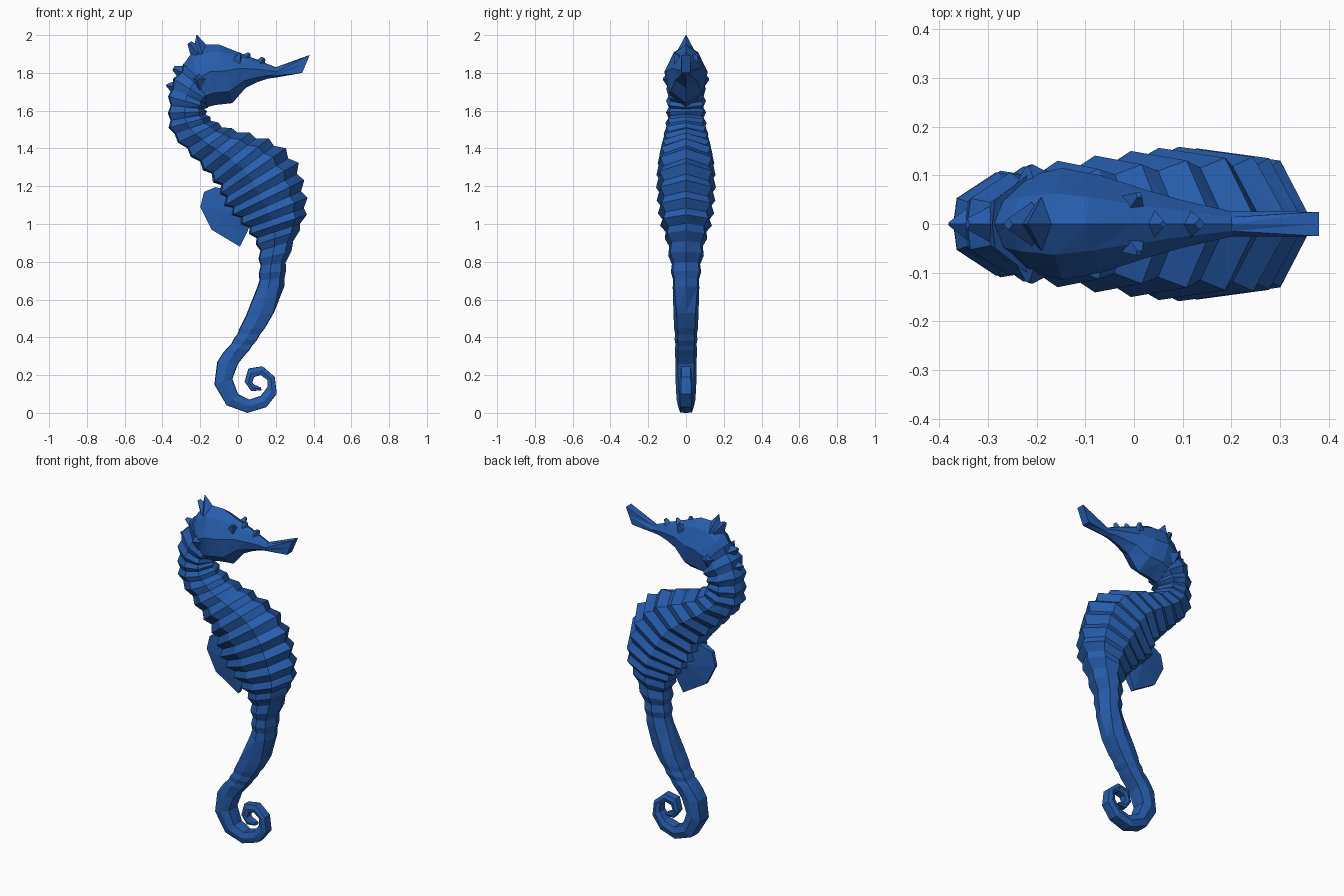
import bpy, bmesh, math
from mathutils import Vector

if "Cube" in bpy.data.objects:
    bpy.data.objects.remove(bpy.data.objects["Cube"])

blue = bpy.data.materials.new("blue")
blue.diffuse_color = (0.02, 0.11, 0.42, 1)
blue.use_nodes = True
blue.node_tree.nodes["Principled BSDF"].inputs["Base Color"].default_value = blue.diffuse_color


def finish(name, bm):
    bmesh.ops.recalc_face_normals(bm, faces=bm.faces[:])
    me = bpy.data.meshes.new(name)
    bm.to_mesh(me)
    bm.free()
    me.materials.append(blue)
    ob = bpy.data.objects.new(name, me)
    bpy.context.collection.objects.link(ob)
    return ob


def loft(name, rings):
    bm = bmesh.new()
    vs = [[bm.verts.new(p) for p in r] for r in rings]
    n = len(vs[0])
    for a, b in zip(vs, vs[1:]):
        for i in range(n):
            j = (i + 1) % n
            q = [a[i], a[j], b[j], b[i]]
            # split each panel for the faceted look
            bm.faces.new((q[0], q[1], q[2]))
            bm.faces.new((q[0], q[2], q[3]))
    bm.faces.new(vs[0])
    bm.faces.new(vs[-1])
    return finish(name, bm)


def section(st, half, amp=0.0):
    """Ring from (back x, z, belly x, z, half width); half = (u, v) profile."""
    bx, bz, fx, fz, w = st
    mid = Vector(((bx + fx) / 2, 0, (bz + fz) / 2))
    ax = Vector(((fx - bx) / 2, 0, (fz - bz) / 2))
    prof = half + [(u, -v) for u, v in reversed(half[1:-1])]
    return [mid + ax * u * (1 - amp) + Vector((0, w * v * (1 - amp), 0)) for u, v in prof]


def sample(tab, t):
    i = min(int(t), len(tab) - 2)
    f = t - i
    p = [tab[max(0, min(len(tab) - 1, i + k))] for k in (-1, 0, 1, 2)]
    return [0.5 * (2 * b + (c - a) * f + (2 * a - 5 * b + 4 * c - d) * f * f
                   + (3 * b - a - 3 * c + d) * f ** 3) for a, b, c, d in zip(*p)]


# Trunk stations: back x, z, belly x, z, half width
trunk = [
    (-.29, 1.85, -.12, 1.68, .10), (-.36, 1.73, -.15, 1.63, .105),
    (-.37, 1.60, -.165, 1.60, .105), (-.36, 1.49, -.14, 1.56, .11),
    (-.27, 1.38, -.06, 1.515, .125), (-.18, 1.28, .07, 1.48, .14),
    (-.11, 1.19, .21, 1.43, .152), (-.08, 1.10, .315, 1.33, .157),
    (-.02, 1.03, .355, 1.20, .152), (.05, .96, .368, 1.07, .14),
    (.10, .88, .32, .95, .108), (.11, .77, .26, .79, .085),
    (.10, .66, .245, .67, .07)]
tail = [
    (.04, .51, .19, .53, .066), (-.03, .38, .09, .37, .06),
    (-.11, .27, 0, .26, .056), (-.125, .15, -.03, .18, .055),
    (-.06, .04, 0, .10, .05), (.05, 0, .06, .07, .042),
    (.15, .03, .12, .09, .038), (.205, .10, .155, .135, .035),
    (.195, .19, .155, .175, .033), (.13, .247, .12, .20, .03),
    (.055, .235, .085, .19, .028), (.035, .165, .075, .16, .026),
    (.07, .115, .085, .15, .024), (.125, .12, .12, .135, .02)]
path = trunk + tail

# Bony trunk with ridged rings, running into the curled tail
trunk_half = [(-1, 0), (-.93, .5), (-.15, 1), (.62, .87), (1, 0)]
tail_half = [(-1, 0), (-.95, .75), (0, 1), (.95, .75), (1, 0)]
rings = []
N = 34
for i in range(N + 1):
    t = 12 * i / N
    amp = (0.13 if i % 2 else -0.01) * (1 if t < 11 else 0.6)
    rings.append(section(sample(path, t), trunk_half, amp))
for k, t in enumerate([13, 13.5, 13.7, 13.9, 14.1, 14.3, 14.6] + list(range(15, len(path)))):
    amp = 0.07 if k in (2, 4) else 0
    rings.append(section(sample(path, t), tail_half, amp))
loft("body_and_tail", rings)

# Head and snout
head = [
    (-.32, 1.80, -.20, 1.64, .07), (-.25, 1.90, -.16, 1.62, .10),
    (-.17, 1.95, -.12, 1.63, .115), (-.10, 1.95, -.03, 1.64, .10),
    (0, 1.91, .04, 1.72, .072), (.09, 1.875, .10, 1.75, .05),
    (.15, 1.85, .16, 1.77, .036), (.20, 1.83, .20, 1.775, .026),
    (.38, 1.895, .34, 1.80, .025)]
head_half = [(-1, 0), (-.75, .55), (-.1, 1), (.6, .8), (1, 0)]
snout_half = [(-1, 0), (-1, 1), (0, 1), (1, 1), (1, 0)]
loft("head", [section(s, snout_half if i > 7 else head_half) for i, s in enumerate(head)])


def spike(name, base, tip, r, r2=0.008):
    base, tip = Vector(base), Vector(tip)
    d = tip - base
    bm = bmesh.new()
    bmesh.ops.create_cone(bm, cap_ends=True, segments=4, radius1=r, radius2=r2, depth=d.length)
    rot = d.to_track_quat('Z', 'Y').to_matrix().to_4x4()
    bm.transform(rot)
    bmesh.ops.translate(bm, verts=bm.verts[:], vec=(base + tip) / 2)
    finish(name, bm)


# Crown, neck spines and nose bump on the centre line
spike("crown_front", (-.19, 0, 1.90), (-.218, 0, 2.0), .055, .002)
spike("crown_back", (-.21, 0, 1.90), (-.258, 0, 1.96), .045, .012)
spike("neck_spine_upper", (-.27, 0, 1.79), (-.342, 0, 1.825), .05, .012)
spike("neck_spine_lower", (-.32, 0, 1.72), (-.38, 0, 1.735), .05, .004)
spike("nose_bump", (.10, 0, 1.82), (.135, 0, 1.88), .04, .012)
spike("brow_bump", (.03, 0, 1.86), (.06, 0, 1.905), .04, .008)

# Eye and cheek bumps, mirrored
for side, s in (("left", 1), ("right", -1)):
    spike("brow_" + side, (-.01, .03 * s, 1.85), (.01, .06 * s, 1.905), .04)
    spike("cheek_" + side, (-.20, .07 * s, 1.76), (-.215, .12 * s, 1.77), .06)

# Back fin: thin plate, thicker at its root
outline = [(0, 1.17), (-.12, 1.195), (-.18, 1.17), (-.20, 1.09), (-.14, .97),
           (.01, .88), (.05, .96), (.08, 1.03)]
thick = [.03, .02, .012, .01, .01, .012, .02, .03]
bm = bmesh.new()
sides = [[bm.verts.new((x, s * t, z)) for (x, z), t in zip(outline, thick)] for s in (1, -1)]
for s, ring in zip((1, -1), sides):
    c = bm.verts.new((-.04, .035 * s, 1.07))
    for i in range(len(ring)):
        bm.faces.new((ring[i - 1], ring[i], c))
for i in range(len(outline)):
    bm.faces.new((sides[0][i - 1], sides[0][i], sides[1][i], sides[1][i - 1]))
finish("back_fin", bm)
